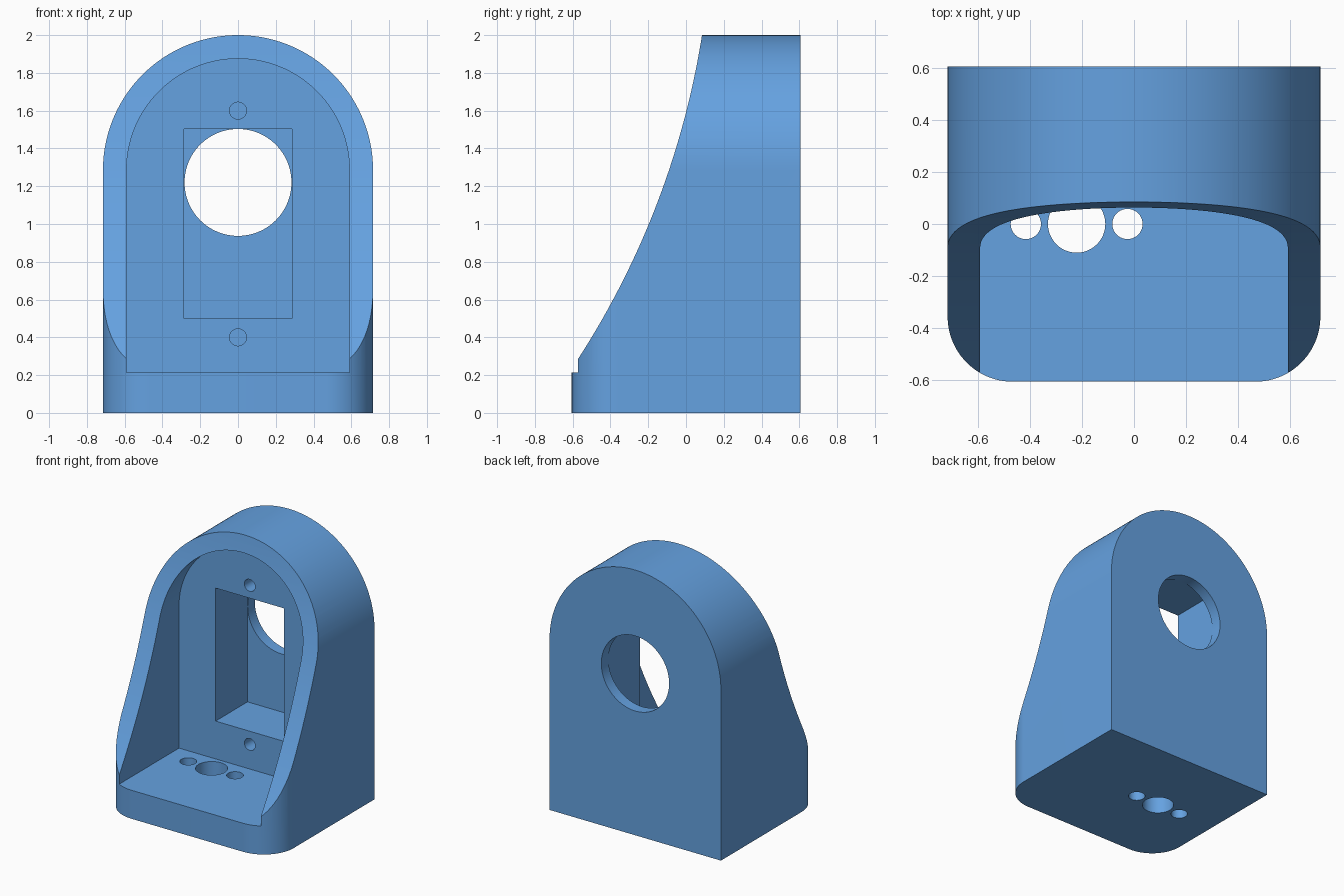
import bpy, bmesh
from math import sin, cos, pi, sqrt, radians
from mathutils import Vector

if "Cube" in bpy.data.objects:
    bpy.data.objects.remove(bpy.data.objects["Cube"])

# 2D profile -> 3D point, for a prism running along the named axis at depth d
PLACE = {
    'X': lambda a, b, d: Vector((d, a, b)),
    'Y': lambda a, b, d: Vector((a, d, b)),
    'Z': lambda a, b, d: Vector((a, b, d)),
}


def prism(name, profile, axis, start, end):
    bm = bmesh.new()
    face = bm.faces.new([bm.verts.new(PLACE[axis](a, b, start)) for a, b in profile])
    top = bmesh.ops.extrude_face_region(bm, geom=[face])
    moved = [v for v in top['geom'] if isinstance(v, bmesh.types.BMVert)]
    bmesh.ops.translate(bm, verts=moved, vec=PLACE[axis](0, 0, end - start))
    bmesh.ops.recalc_face_normals(bm, faces=bm.faces)
    mesh = bpy.data.meshes.new(name)
    bm.to_mesh(mesh)
    bm.free()
    ob = bpy.data.objects.new(name, mesh)
    bpy.context.collection.objects.link(ob)
    return ob


def arc(cx, cy, r, a0, a1, n):
    return [(cx + r * cos(a0 + (a1 - a0) * i / n),
             cy + r * sin(a0 + (a1 - a0) * i / n)) for i in range(n + 1)]


def circle(cx, cy, r, n=64):
    return arc(cx, cy, r, 0, 2 * pi, n)[:-1]


def arch(half, bottom, spring):
    return [(-half, bottom), (half, bottom)] + arc(0, spring, half, 0, pi, 80)


def boolean(body, cutter, operation='DIFFERENCE'):
    mod = body.modifiers.new(cutter.name, 'BOOLEAN')
    mod.operation, mod.solver, mod.object = operation, 'EXACT', cutter
    bpy.context.view_layer.objects.active = body
    bpy.ops.object.modifier_apply(modifier=mod.name)
    bpy.data.objects.remove(cutter)


W, D, R = 0.715, 0.605, 0.25      # half width, half depth, front corner radius
SPRING = 1.285                    # height where the arches begin
WALL, RECESS = 0.14, 0.52         # inner face and recess floor along y

# Arched block with rounded front corners
body = prism("arched_bracket", arch(W, 0, SPRING), 'Y', -D - 0.1, D)
footprint = ([(W + 0.1, -D + R), (W + 0.1, D + 0.1), (-W - 0.1, D + 0.1), (-W - 0.1, -D + R)]
             + arc(-W + R, -D + R, R, pi, 1.5 * pi, 24)
             + arc(W - R, -D + R, R, 1.5 * pi, 2 * pi, 24))
boolean(body, prism("footprint", footprint, 'Z', -0.1, 2.1), 'INTERSECT')

# Curved sweep of the side walls
cy, cz, r = -4.288, 2.691, 4.427
heights = [0.1 + 2.1 * i / 48 for i in range(49)]
sweep = [(cy + sqrt(r * r - (z - cz) ** 2), z) for z in heights] + [(-2, 2.2), (-2, 0.1)]
boolean(body, prism("front_sweep", sweep, 'X', -1, 1))

# Arched cavity, rectangular recess and round window in the back wall
boolean(body, prism("cavity", arch(0.59, 0.215, SPRING), 'Y', -1, WALL))
recess = [(-0.285, 0.5), (0.285, 0.5), (0.285, 1.503), (-0.285, 1.503)]
boolean(body, prism("recess", recess, 'Y', 0, RECESS))
boolean(body, prism("window", circle(0, 1.22, 0.283, 96), 'Y', 0.3, 1))

# Blind screw holes in the wall
for z in (0.4, 1.6):
    boolean(body, prism("screw_hole", circle(0, z, 0.045, 32), 'Y', 0, WALL + 0.25))

# Three holes through the floor
for x, rad in ((-0.415, 0.058), (-0.22, 0.11), (-0.025, 0.058)):
    boolean(body, prism("floor_hole", circle(x, 0, rad, 48), 'Z', -0.1, 0.4))

body.select_set(True)
bpy.context.view_layer.objects.active = body
bpy.ops.object.shade_smooth_by_angle(angle=radians(25))

# Blue finish
mat = bpy.data.materials.new("blue")
mat.diffuse_color = (0.13, 0.36, 0.75, 1)
mat.use_nodes = True
mat.node_tree.nodes["Principled BSDF"].inputs["Base Color"].default_value = mat.diffuse_color
body.data.materials.clear()
body.data.materials.append(mat)
